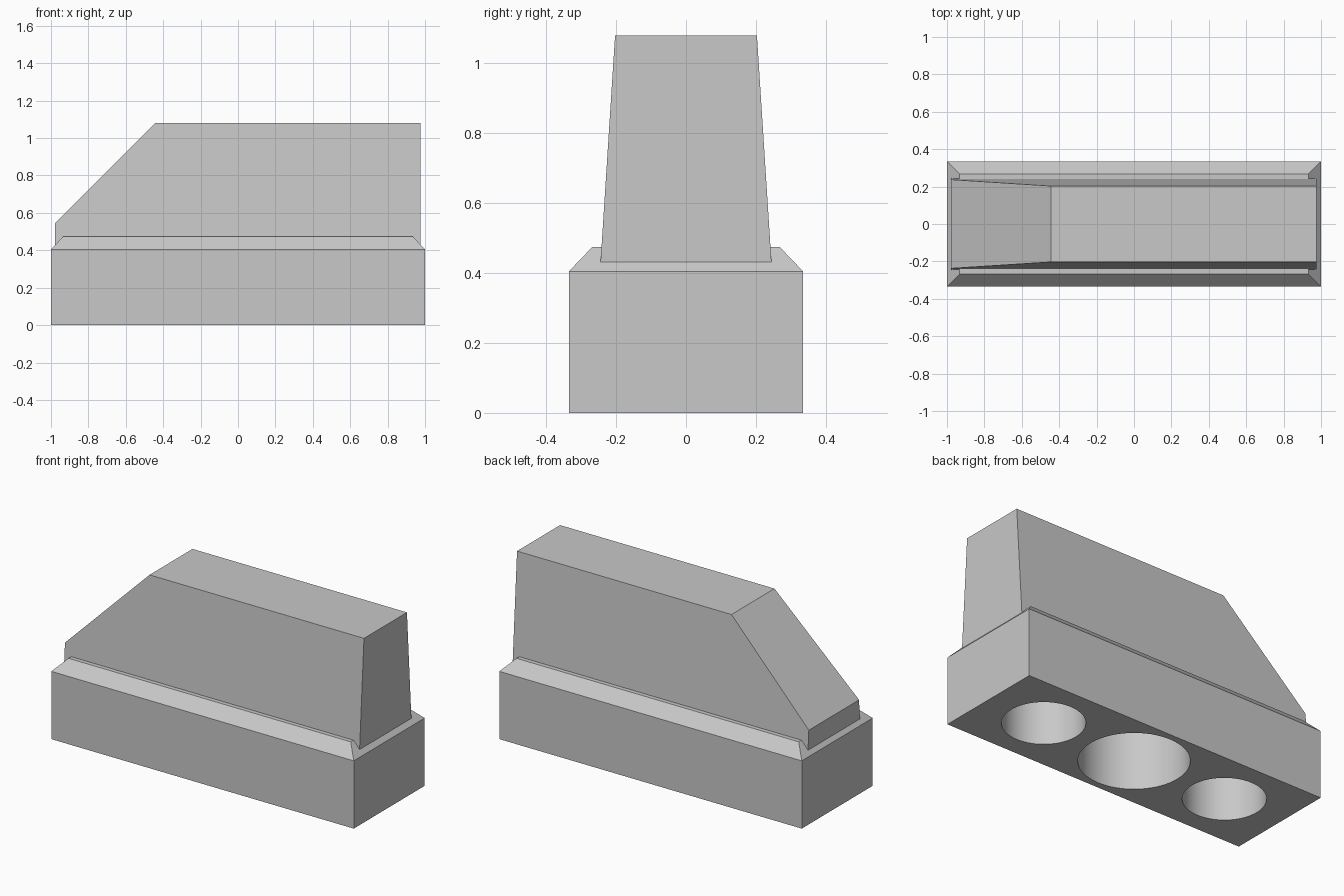
import bpy
import bmesh

cube = bpy.data.objects.get("Cube")
if cube:
    bpy.data.objects.remove(cube, do_unlink=True)

grey = bpy.data.materials.new("plain grey")
grey.use_nodes = True
colour = (0.58, 0.58, 0.58, 1)
grey.diffuse_color = colour
grey.node_tree.nodes["Principled BSDF"].inputs["Base Color"].default_value = colour


def loft(name, rings):
    """Closed solid skinned through rings of equal point count."""
    bm = bmesh.new()
    loops = [[bm.verts.new(p) for p in ring] for ring in rings]
    for low, high in zip(loops, loops[1:]):
        for i in range(len(low)):
            j = (i + 1) % len(low)
            bm.faces.new((low[i], low[j], high[j], high[i]))
    bm.faces.new(loops[0][::-1])
    bm.faces.new(loops[-1])
    bmesh.ops.recalc_face_normals(bm, faces=bm.faces)
    mesh = bpy.data.meshes.new(name)
    bm.to_mesh(mesh)
    bm.free()
    mesh.materials.append(grey)
    obj = bpy.data.objects.new(name, mesh)
    bpy.context.collection.objects.link(obj)
    return obj


def rectangle(x, y, z):
    return [(-x, -y, z), (x, -y, z), (x, y, z), (-x, y, z)]


# Base block with chamfered upper rim
base = loft("base_block", [rectangle(1, 0.335, 0),
                           rectangle(1, 0.335, 0.405),
                           rectangle(0.933, 0.268, 0.475)])

# Three round sockets bored into the underside
floor, depth = -0.1, 0.4
for x, radius in ((-0.62, 0.222), (0, 0.296), (0.62, 0.222)):
    bpy.ops.mesh.primitive_cylinder_add(vertices=64, radius=radius, depth=depth - floor,
                                        location=(x, 0, (depth + floor) / 2))
    cutter = bpy.context.object
    cutter.name = "socket_cutter"
    cutter.hide_render = True
    cutter.data.materials.append(grey)
    bore = base.modifiers.new("socket", "BOOLEAN")
    bore.operation = "DIFFERENCE"
    bore.solver = "EXACT"
    bore.object = cutter
    bpy.context.view_layer.objects.active = base
    bpy.ops.object.modifier_apply(modifier=bore.name)
    bpy.data.objects.remove(cutter, do_unlink=True)

bpy.ops.object.select_all(action="DESELECT")
base.select_set(True)
bpy.context.view_layer.objects.active = base
bpy.ops.object.shade_smooth_by_angle()

# Upper body: side profile with a sloped end, sides leaning inwards
profile = [(-0.978, 0.41), (0.975, 0.41), (0.975, 1.08), (-0.443, 1.08), (-0.978, 0.545)]


def side(sign):
    return [(x, sign * (0.203 + 0.064 * (1.08 - z)), z) for x, z in profile]


loft("upper_body", [side(-1), side(1)])
